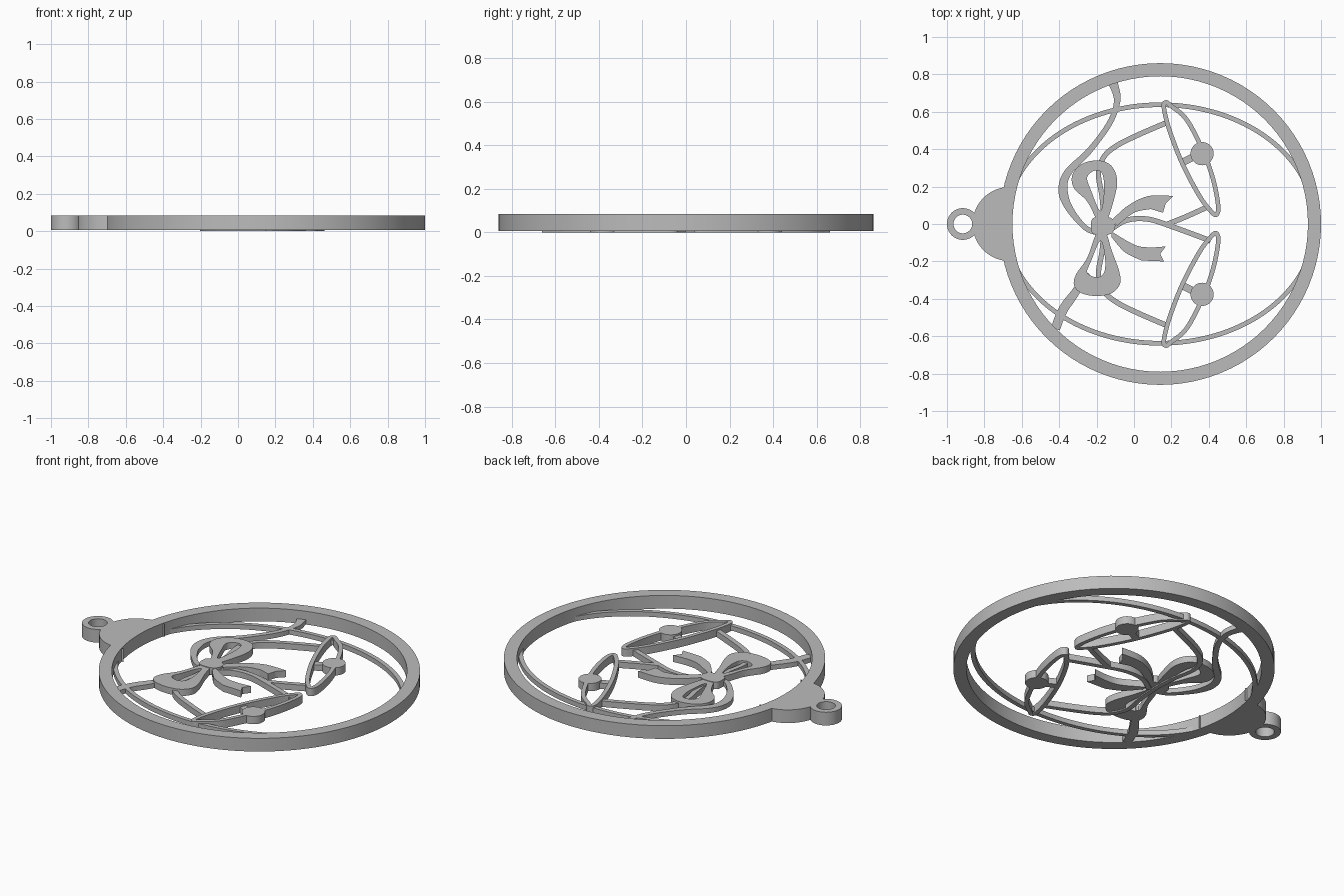
import bpy, bmesh, math
from mathutils import Vector

cube = bpy.data.objects.get("Cube")
if cube:
    bpy.data.objects.remove(cube, do_unlink=True)

metal = bpy.data.materials.new("plain grey")
metal.use_nodes = True
grey = (0.5, 0.5, 0.5, 1)
metal.diffuse_color = grey
metal.node_tree.nodes["Principled BSDF"].inputs["Base Color"].default_value = grey

# Layer heights: bells reach the ground, everything else starts just above it
GROUND, BASE, LOW, MID, TOP = 0, 0.007, 0.035, 0.046, 0.085


def circle(cx, cy, rx, ry=None, start=0, end=360, steps=96):
    """Points on an arc, in hundredths."""
    ry = ry or rx
    count = steps if end - start == 360 else steps + 1
    angles = [math.radians(start + (end - start) * i / steps) for i in range(count)]
    return [Vector((cx + rx * math.cos(a), cy + ry * math.sin(a))) for a in angles]


def smooth(points, closed=False, steps=8):
    """Catmull-Rom curve through a few points."""
    pts = [Vector(p) for p in points]
    n = len(pts)
    pick = (lambda i: pts[i % n]) if closed else (lambda i: pts[max(0, min(n - 1, i))])
    result = []
    for i in range(n if closed else n - 1):
        a, b, c, d = (pick(i + k) for k in (-1, 0, 1, 2))
        for s in range(steps):
            t = s / steps
            result.append(0.5 * (2 * b + (c - a) * t + (2 * a - 5 * b + 4 * c - d) * t * t
                                 + (3 * b - a - 3 * c + d) * t ** 3))
    return result if closed else result + [pts[-1]]


def offset(path, widths, closed=False):
    """Left and right edges of a stroke whose width may vary along it."""
    n = len(path)
    left, right = [], []
    for i, p in enumerate(path):
        ahead = path[(i + 1) % n] if closed else path[min(i + 1, n - 1)]
        behind = path[i - 1] if closed or i else path[i]
        along = (ahead - behind).normalized()
        f = i / (n - 1) * (len(widths) - 1)
        k = min(int(f), len(widths) - 2) if len(widths) > 1 else 0
        w = widths[k] if len(widths) == 1 else widths[k] + (widths[k + 1] - widths[k]) * (f - k)
        side = Vector((-along.y, along.x)) * w / 2
        left.append(p + side)
        right.append(p - side)
    return left, right


def slab(name, loops, low, high):
    """Extrude filled outlines; inner loops become holes."""
    data = bpy.data.curves.new(name, 'CURVE')
    data.dimensions, data.fill_mode = '2D', 'BOTH'
    data.extrude = (high - low) / 2
    for loop in loops:
        spline = data.splines.new('POLY')
        spline.points.add(len(loop) - 1)
        for point, co in zip(spline.points, loop):
            point.co = (co[0] / 100, co[1] / 100, 0, 1)
        spline.use_cyclic_u = True
    temp = bpy.data.objects.new(name, data)
    bpy.context.collection.objects.link(temp)
    bpy.context.view_layer.update()
    mesh = bpy.data.meshes.new_from_object(temp.evaluated_get(bpy.context.evaluated_depsgraph_get()))
    bpy.data.objects.remove(temp, do_unlink=True)
    bm = bmesh.new()
    bm.from_mesh(mesh)
    bmesh.ops.remove_doubles(bm, verts=bm.verts, dist=0.00002)
    bmesh.ops.translate(bm, verts=bm.verts, vec=(0, 0, (low + high) / 2))
    bmesh.ops.recalc_face_normals(bm, faces=bm.faces)
    bm.to_mesh(mesh)
    bm.free()
    mesh.materials.clear()
    mesh.materials.append(metal)
    obj = bpy.data.objects.new(name, mesh)
    bpy.context.collection.objects.link(obj)
    bpy.ops.object.select_all(action='DESELECT')
    obj.select_set(True)
    bpy.context.view_layer.objects.active = obj
    bpy.ops.object.shade_smooth_by_angle()
    return obj


def stroke(name, points, widths, low, high):
    left, right = offset(smooth(points), widths)
    return slab(name, [left + right[::-1]], low, high)


# Outer ring, hanging cap and eyelet
slab("outer_ring", [circle(14, 0, 86), circle(14, 0, 79)], BASE, TOP)
slab("hanger_cap", [circle(-66.5, 0, 19.8, start=75, end=285, steps=40)
                    + circle(14, 0, 79.5, start=194, end=166, steps=20)], BASE, TOP)
slab("hanger_eyelet", [circle(-91.5, 0, 8.5, steps=40), circle(-91.5, 0, 5, steps=40)], BASE, TOP)

# Thin oval frame, one arc on each side
for name, start in (("left_oval_arc", 14), ("right_oval_arc", 194)):
    outer = circle(14, 0, 84, 65, start, start + 152)
    inner = circle(14, 0, 81.5, 62.5, start, start + 152)
    slab(name, [outer + inner[::-1]], BASE, LOW)

# Two mirrored bells
mouth = [(17, 65), (20, 63), (28, 56), (36, 41), (42, 25), (45, 10), (44, 5),
         (41, 7), (35, 15), (26, 32), (19, 50), (16, 62)]
outer_side = [(17, 54), (3, 48), (-9, 42), (-16, 36), (-19, 27), (-17, 14), (-16, 0)]
for side, m in (("left", 1), ("right", -1)):
    flip = lambda pts: [(x, y * m) for x, y in pts]
    slab(side + "_bell_mouth", offset(smooth(flip(mouth), True), [2.4], True), GROUND, MID)
    stroke(side + "_bell_outer_side", flip(outer_side), [2.8], GROUND, LOW)
    stroke(side + "_clapper_stem", flip([(26, 33), (34, 37)]), [4], GROUND, LOW)
    slab(side + "_clapper", [circle(36.4, 37.6 * m, 6.2, steps=40)], GROUND, MID)
stroke("right_bell_inner_side", [(-14, -4), (-4, 2), (8, 2.5), (22, -2), (33, -6), (41, -9)],
       [2.8], GROUND, LOW)
stroke("left_bell_inner_side", [(18, 0), (28, 4), (39, 9)], [2.8], GROUND, LOW)

# Wavy cord joining the bow to the ring
stroke("left_cord", [(-11, 75), (-9, 66), (-13, 54), (-24, 39), (-35, 28), (-38, 19),
                     (-35, 9), (-26, -2), (-18, -5)], [5, 3, 3, 4, 5, 3, 2.5], BASE, LOW)
stroke("right_cord", [(-42, -56), (-38, -46), (-31, -36), (-25, -26)], [5, 5, 3], BASE, LOW)

# Bow: two open loops, two notched tails and a knot
slab("left_bow_loop", [
    smooth([(-19, 1), (-25, 12), (-32, 19), (-33, 26), (-28, 32), (-19, 34), (-12, 31),
            (-9, 23), (-11, 12), (-15, 1)], True),
    smooth([(-18, 7), (-23, 18), (-25, 25), (-21, 28.5), (-17, 27), (-16, 18)], True)], BASE, MID)
slab("right_bow_loop", [
    smooth([(-20, -5), (-25, -18), (-31, -27), (-32, -33), (-28, -37), (-20, -38.5), (-12, -37),
            (-7.5, -32), (-8, -25), (-12, -14), (-15, -5)], True),
    smooth([(-18, -9), (-23, -20), (-25, -26), (-20, -28.5), (-16, -26), (-15.5, -18)], True)], BASE, MID)
slab("left_bow_tail", [smooth([(-12, 2), (-3, 10), (8, 15), (21, 15)])
                       + smooth([(17, 11), (15.5, 6)]) + smooth([(9, 8), (0, 6), (-9, -1)])], BASE, MID)
slab("right_bow_tail", [smooth([(-12, -4), (0, -11), (8, -12.5), (17, -12)])
                        + smooth([(14, -16), (16, -20)]) + smooth([(4, -19.5), (-5, -15), (-12, -7)])], BASE, MID)
slab("bow_knot", [smooth([(-22, 3), (-17, 4), (-12, 3), (-10, -1), (-12, -5), (-17, -6),
                          (-22, -5), (-23, -1)], True)], BASE, MID + 0.003)
